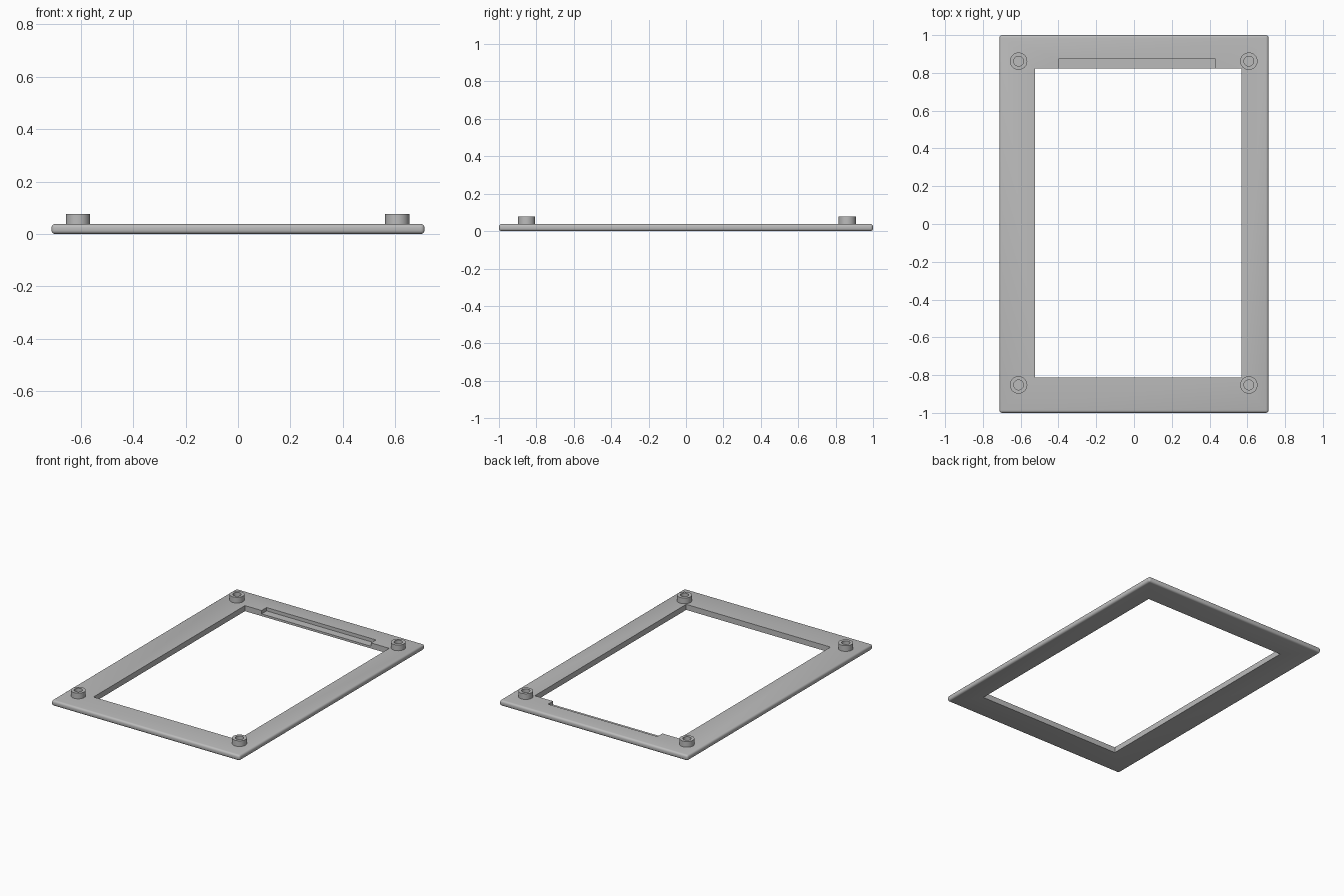
import bpy
import bmesh
import math
from mathutils import Matrix, Vector

cube = bpy.data.objects.get("Cube")
if cube:
    bpy.data.objects.remove(cube, do_unlink=True)

THICK = 0.038
POST_TOP = 0.077

grey = bpy.data.materials.new("matte grey")
grey.use_nodes = True
colour = (0.5, 0.5, 0.5, 1)
grey.diffuse_color = colour
grey.node_tree.nodes["Principled BSDF"].inputs["Base Color"].default_value = colour


def finish(name, bm):
    mesh = bpy.data.meshes.new(name)
    bm.to_mesh(mesh)
    bm.free()
    mesh.materials.append(grey)
    obj = bpy.data.objects.new(name, mesh)
    bpy.context.collection.objects.link(obj)
    return obj


def select_only(obj):
    bpy.ops.object.select_all(action="DESELECT")
    obj.select_set(True)
    bpy.context.view_layer.objects.active = obj


def smooth(obj):
    select_only(obj)
    bpy.ops.object.shade_smooth_by_angle(angle=math.radians(35))


def box(name, low, high, round_edges=0):
    low, high = Vector(low), Vector(high)
    bm = bmesh.new()
    place = Matrix.Translation((low + high) / 2) @ Matrix.Diagonal((*(high - low), 1))
    bmesh.ops.create_cube(bm, size=1, matrix=place)
    if round_edges:
        bmesh.ops.bevel(bm, geom=bm.edges[:], offset=round_edges, segments=4,
                        profile=0.5, affect="EDGES")
    return finish(name, bm)


def cut(target, cutter):
    mod = target.modifiers.new("cut", "BOOLEAN")
    mod.operation = "DIFFERENCE"
    mod.solver = "EXACT"
    mod.object = cutter
    select_only(target)
    bpy.ops.object.modifier_apply(modifier=mod.name)
    bpy.data.objects.remove(cutter, do_unlink=True)


# Rounded plate with the off-centre window and the shallow rear recess
frame = box("bezel_frame", (-0.712, -1, 0), (0.712, 1, THICK), 0.014)
cut(frame, box("window_cutter", (-0.523, -0.813, -0.1), (0.568, 0.822, 0.1)))
cut(frame, box("recess_cutter", (-0.397, 0.7, 0.015), (0.43, 0.876, 0.1)))
smooth(frame)


# Hollow mounting posts, one per corner
def post(name, x, y):
    base = THICK - 0.004
    bm = bmesh.new()
    bmesh.ops.create_cone(bm, cap_ends=True, segments=40, radius1=0.046, radius2=0.046,
                          depth=POST_TOP - base,
                          matrix=Matrix.Translation((x, y, (POST_TOP + base) / 2)))
    bm.faces.ensure_lookup_table()
    top = max(bm.faces, key=lambda f: f.calc_center_median().z)
    # Rim, then the sunken hole
    bmesh.ops.inset_region(bm, faces=[top], thickness=0.02)
    floor = bmesh.ops.extrude_discrete_faces(bm, faces=[top])["faces"][0]
    bmesh.ops.translate(bm, verts=floor.verts[:], vec=(0, 0, THICK + 0.001 - POST_TOP))
    smooth(finish(name, bm))


for side, x in (("right", -0.611), ("left", 0.608)):
    for end, y in (("front", -0.852), ("back", 0.862)):
        post(f"{end}_{side}_post", x, y)
